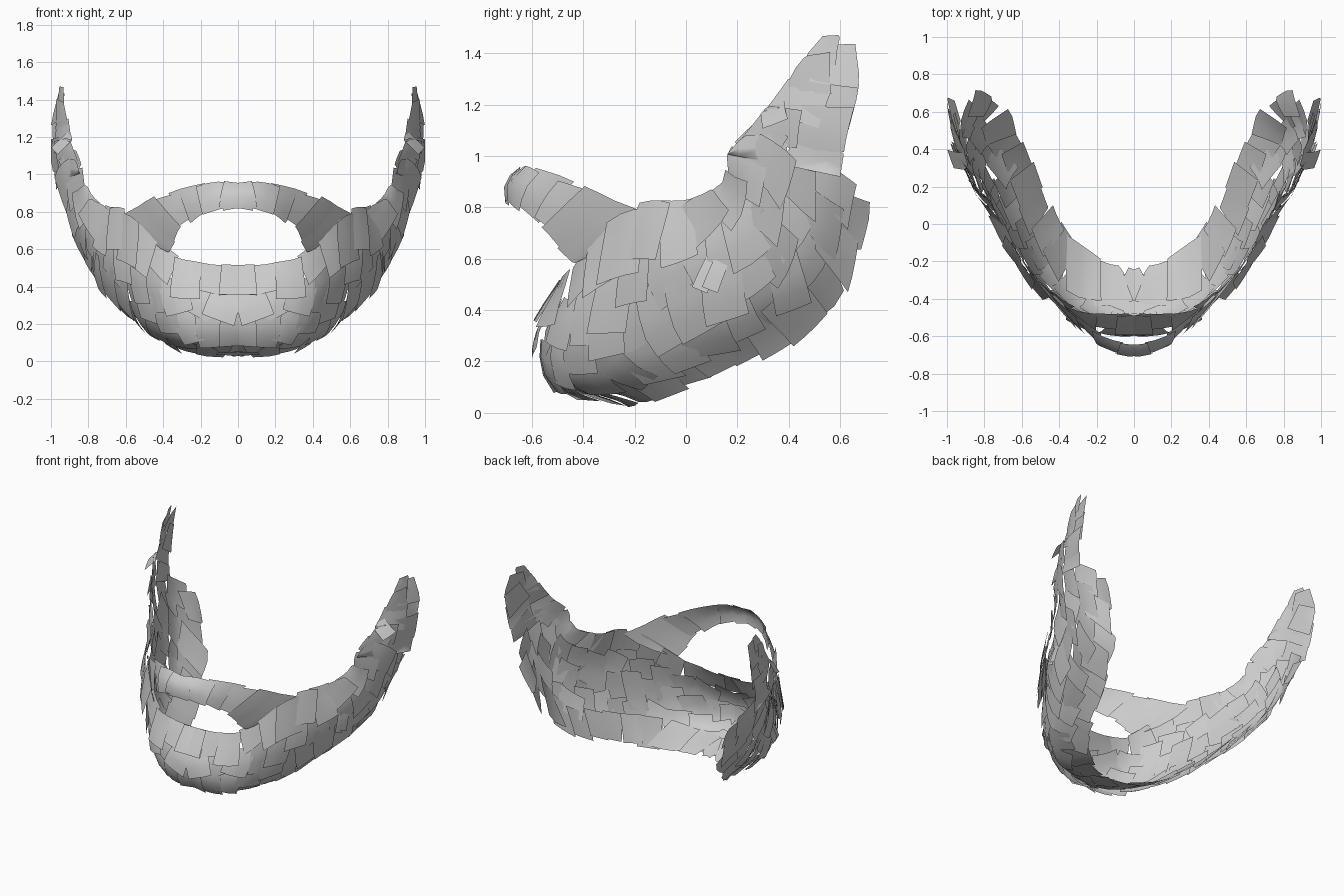
import bpy, math, random
from mathutils import Vector

if "Cube" in bpy.data.objects:
    bpy.data.objects.remove(bpy.data.objects["Cube"])

random.seed(11)

# Guide surfaces for the right half: sections from the centre outward, each listed top edge to bottom edge
BEARD = [
    [(0, -.50, .50), (0, -.57, .30), (0, -.50, .12), (0, -.26, .055)],
    [(.20, -.485, .51), (.22, -.54, .30), (.20, -.475, .11), (.14, -.25, .055)],
    [(.38, -.44, .58), (.415, -.44, .36), (.365, -.385, .15), (.26, -.17, .07)],
    [(.60, -.22, .78), (.61, -.20, .50), (.535, -.15, .25), (.42, .02, .14)],
    [(.72, 0, .81), (.74, .03, .58), (.66, .10, .35), (.52, .23, .23)],
    [(.81, .14, .88), (.84, .24, .70), (.77, .34, .48), (.61, .43, .34)],
    [(.86, .17, 1.00), (.90, .34, .88), (.85, .48, .66), (.70, .59, .49)],
    [(.88, .25, 1.12), (.94, .40, 1.05), (.92, .54, .94), (.82, .69, .83)],
]
SIDEBURN = [
    [(.87, .18, 1.02), (.94, .38, .98), (.95, .58, .94)],
    [(.91, .32, 1.19), (.96, .45, 1.14), (.97, .61, 1.09)],
    [(.935, .43, 1.34), (.955, .53, 1.31), (.97, .66, 1.28)],
    [(.94, .53, 1.46), (.945, .60, 1.46), (.95, .66, 1.45)],
]
MOUSTACHE = [
    [(0, -.65, .96), (0, -.70, .90), (0, -.69, .82)],
    [(.18, -.60, .955), (.18, -.64, .88), (.17, -.64, .80)],
    [(.44, -.40, .88), (.36, -.48, .79), (.29, -.54, .72)],
    [(.62, -.20, .78), (.52, -.30, .67), (.37, -.44, .59)],
]


def spline(pts, t, mirrored=False):
    """Catmull-Rom through evenly spaced points, straight beyond the ends."""
    n = len(pts) - 1
    s = t * n
    i = max(0, min(n - 1, math.floor(s)))
    f = s - i
    p1, p2 = pts[i], pts[i + 1]
    p0 = pts[i - 1] if i > 0 else p1 * 2 - p2
    if mirrored and i == 0:
        p0 = Vector((-p2.x, p2.y, p2.z))
    p3 = pts[i + 2] if i + 2 <= n else p2 * 2 - p1
    if f < 0:
        return p1 + (p2 - p1) * f
    if f > 1:
        return p2 + (p2 - p1) * (f - 1)
    return (p1 * 2 + (p2 - p0) * f + (p0 * 2 - p1 * 5 + p2 * 4 - p3) * f * f
            + (p1 * 3 - p0 - p2 * 3 + p3) * f ** 3) * .5


class Guide:
    def __init__(self, sections):
        self.sections = [[Vector(p) for p in s] for s in sections]
        self.centred = sections[0][0][0] == 0

    def at(self, u, v):
        flip = self.centred and u < 0
        p = spline([spline(s, v) for s in self.sections], -u if flip else u, self.centred)
        return Vector((-p.x, p.y, p.z)) if flip else p

    def frame(self, u, v):
        e = .01
        du = (self.at(u + e, v) - self.at(u - e, v)) / (2 * e)
        dv = (self.at(u, v + e) - self.at(u, v - e)) / (2 * e)
        return du, dv, dv.cross(du).normalized()


def add_card(guide, verts, faces, u, v, w, h, angle, root, tip, roll=0, n=3):
    """One curved hair card hugging the guide, its tip lifted outward."""
    du, dv, _ = guide.frame(u, v)
    base = len(verts)
    for j in range(n + 1):
        for i in range(n + 1):
            a, b = (i / n - .5) * w, (j / n - .5) * h
            ra = a * math.cos(angle) - b * math.sin(angle)
            rb = a * math.sin(angle) + b * math.cos(angle)
            uu = min(1.02, u + ra / du.length)
            if not guide.centred:
                uu = max(-.03, uu)
            vv = max(-.03, min(1.06, v + rb / dv.length))
            nrm = guide.frame(uu, vv)[2]
            p = guide.at(uu, vv) + nrm * (root + (tip - root) * j / n + roll * a)
            verts.append((min(1, p.x), p.y, max(0, p.z)))
    for j in range(n):
        for i in range(n):
            k = base + j * (n + 1) + i
            faces.append((k, k + n + 1, k + n + 2, k + 1))


def build(name, sections, rows, width, overlap, lift, turn, stray=()):
    guide, verts, faces = Guide(sections), [], []
    for r in range(rows):
        v = (r + .5) / rows
        u = width * .35 * (r % 2)
        while u < 1.0:
            du, dv, _ = guide.frame(u, v)
            h = dv.length / rows * overlap * random.uniform(.88, 1.15)
            w = width * random.uniform(1.1, 1.5)
            lo = random.uniform(-.8, -.1) * lift
            add_card(guide, verts, faces, u, v + random.uniform(-.2, .2) / rows * (rows > 1),
                     w, h, random.uniform(-turn, turn), lo,
                     lo + lift * random.uniform(.6, 1.4), random.uniform(-.12, .12))
            u += width / du.length
    # a few small cards that stick out
    for u, v in stray:
        add_card(guide, verts, faces, u, v, .07, .12, .7, -.02, .05)
    me = bpy.data.meshes.new(name)
    me.from_pydata(verts, [], faces)
    me.update()
    for p in me.polygons:
        p.use_smooth = True
    ob = bpy.data.objects.new(name, me)
    bpy.context.collection.objects.link(ob)
    mir = ob.modifiers.new("Mirror", "MIRROR")
    mir.use_mirror_merge = False


build("beard", BEARD, 5, .14, 1.5, .035, .42, [(.6, .4), (.62, .42)])
build("sideburns", SIDEBURN, 2, .13, 1.35, .025, .35, [(.3, .1), (.33, .15)])
build("moustache", MOUSTACHE, 1, .13, 1.0, .02, .14)
